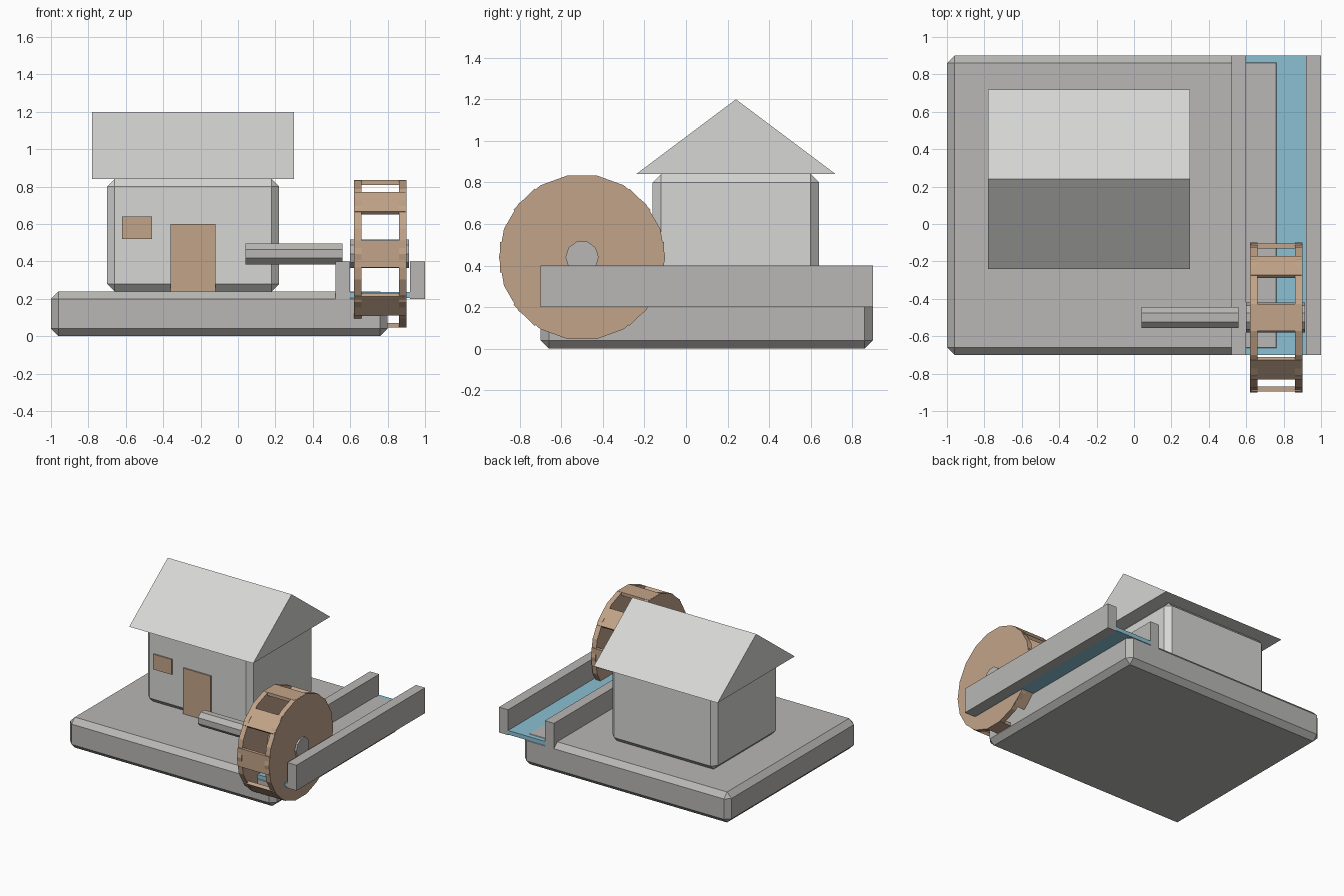
import bpy, bmesh, math
from mathutils import Matrix, Vector

if "Cube" in bpy.data.objects:
    bpy.data.objects.remove(bpy.data.objects["Cube"])


def material(name, rgb):
    m = bpy.data.materials.new(name)
    m.diffuse_color = (*rgb, 1)
    m.use_nodes = True
    m.node_tree.nodes["Principled BSDF"].inputs["Base Color"].default_value = m.diffuse_color
    return m


STONE = material("stone grey", (0.48, 0.475, 0.46))
PLASTER = material("pale grey", (0.67, 0.67, 0.66))
WOOD = material("brown wood", (0.54, 0.37, 0.25))
WATER = material("water blue", (0.26, 0.53, 0.65))


def finish(name, bm, mat):
    bmesh.ops.recalc_face_normals(bm, faces=bm.faces)
    me = bpy.data.meshes.new(name)
    bm.to_mesh(me)
    bm.free()
    me.materials.append(mat)
    ob = bpy.data.objects.new(name, me)
    bpy.context.collection.objects.link(ob)
    return ob


def box(name, lo, hi, mat, bevel=0):
    lo, hi = Vector(lo), Vector(hi)
    bm = bmesh.new()
    bmesh.ops.create_cube(bm, size=1, matrix=Matrix.Translation((lo + hi) / 2)
                          @ Matrix.Diagonal((*(hi - lo), 1)))
    ob = finish(name, bm, mat)
    if bevel:
        mod = ob.modifiers.new("chamfer", 'BEVEL')
        mod.width = bevel
        mod.segments = 1
    return ob


def extrude_x(name, profile, x0, x1, mat):
    """Extrude a closed (y, z) profile along x."""
    bm = bmesh.new()
    a = [bm.verts.new((x0, y, z)) for y, z in profile]
    b = [bm.verts.new((x1, y, z)) for y, z in profile]
    bm.faces.new(a)
    bm.faces.new(b[::-1])
    n = len(a)
    for i in range(n):
        j = (i + 1) % n
        bm.faces.new((a[i], b[i], b[j], a[j]))
    return finish(name, bm, mat)


AXLE_Y, AXLE_Z = -0.5, 0.44


def rod(name, r, sides, x0, x1, mat, turn=0):
    ring = [(AXLE_Y + r * math.cos(turn + i * math.tau / sides),
             AXLE_Z + r * math.sin(turn + i * math.tau / sides)) for i in range(sides)]
    return extrude_x(name, ring, x0, x1, mat)


# Ground slab and house
box("base", (-1, -0.7, 0), (0.8, 0.9, 0.24), STONE, 0.04)
box("house", (-0.70, -0.16, 0.24), (0.22, 0.64, 0.84), PLASTER, 0.04)
extrude_x("roof", [(-0.24, 0.84), (0.72, 0.84), (0.24, 1.2)], -0.78, 0.30, PLASTER)
box("door", (-0.36, -0.17, 0.24), (-0.12, -0.14, 0.60), WOOD)
box("window", (-0.62, -0.17, 0.52), (-0.46, -0.14, 0.64), WOOD)

# Water channel
box("channel_wall_inner", (0.52, -0.7, 0.20), (0.60, 0.9, 0.40), STONE)
box("channel_wall_outer", (0.92, -0.7, 0.20), (1.0, 0.9, 0.40), STONE)
box("water", (0.60, -0.7, 0.205), (0.92, 0.9, 0.237), WATER)

# Water wheel: two discs, hub, drive shaft
rod("wheel_disc_inner", 0.4, 18, 0.62, 0.66, WOOD)
rod("wheel_disc_outer", 0.4, 18, 0.86, 0.90, WOOD)
rod("wheel_hub", 0.08, 10, 0.60, 0.915, STONE)
rod("drive_shaft", 0.06, 8, 0.04, 0.56, STONE, math.pi / 8)

# Paddles: flat boards around the rim
for k in range(8):
    bm = bmesh.new()
    bmesh.ops.create_cube(bm, size=1, matrix=Matrix.Translation((0.76, AXLE_Y, AXLE_Z))
                          @ Matrix.Rotation(k * math.tau / 8, 4, 'X')
                          @ Matrix.Translation((0, 0, 0.382))
                          @ Matrix.Diagonal((0.27, 0.145, 0.025, 1)))
    finish("wheel_paddle", bm, WOOD)
